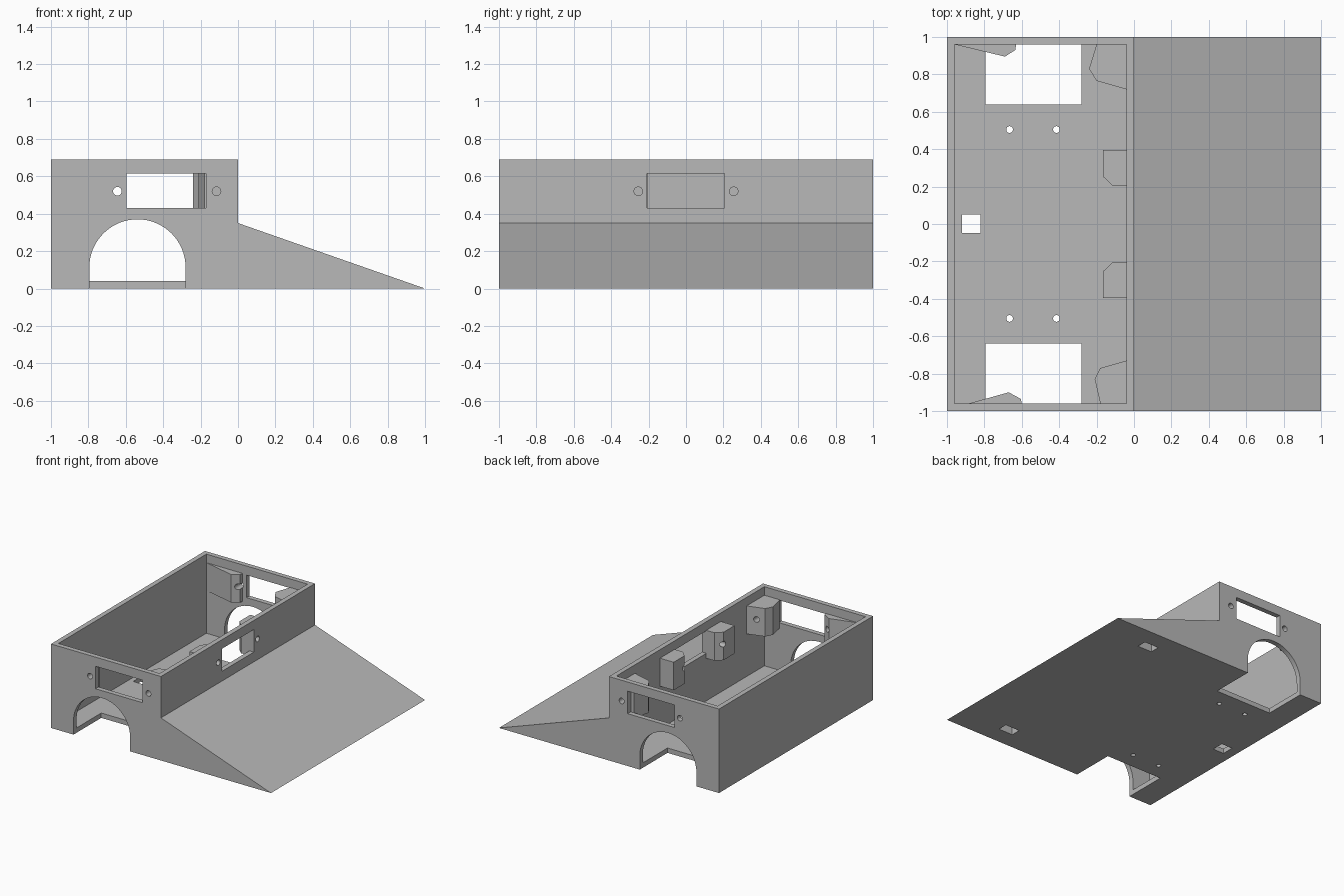
import bpy, math
from mathutils import Vector

if "Cube" in bpy.data.objects:
    bpy.data.objects.remove(bpy.data.objects["Cube"], do_unlink=True)

grey = bpy.data.materials.new("plain grey")
grey.use_nodes = True
grey.diffuse_color = (0.48, 0.48, 0.48, 1)
grey.node_tree.nodes["Principled BSDF"].inputs["Base Color"].default_value = grey.diffuse_color


def prism(name, outline, low, high, axis):
    """Extrude a 2D outline along one axis (outline uses the other two axes in order)."""
    def point(p, h):
        v = list(p)
        v.insert("xyz".index(axis), h)
        return Vector(v)
    n = len(outline)
    verts = [point(p, h) for h in (low, high) for p in outline]
    faces = [list(range(n))[::-1], list(range(n, 2 * n))]
    faces += [(i, (i + 1) % n, n + (i + 1) % n, n + i) for i in range(n)]
    # Make the winding consistent with the axis and outline direction
    area = sum(outline[i - 1][0] * outline[i][1] - outline[i][0] * outline[i - 1][1] for i in range(n))
    if (area < 0) != (axis == "y"):
        faces = [tuple(reversed(f)) for f in faces]
    mesh = bpy.data.meshes.new(name)
    mesh.from_pydata(verts, [], faces)
    mesh.materials.append(grey)
    ob = bpy.data.objects.new(name, mesh)
    bpy.context.collection.objects.link(ob)
    return ob


def rect(a0, a1, b0, b1):
    return [(a0, b0), (a1, b0), (a1, b1), (a0, b1)]


def circle(a, b, r, n=24):
    return [(a + r * math.cos(2 * math.pi * i / n), b + r * math.sin(2 * math.pi * i / n)) for i in range(n)]


def cut(target, outline, low, high, axis):
    cutter = prism("cutter", outline, low, high, axis)
    cutter.hide_render = True
    mod = target.modifiers.new("cut", "BOOLEAN")
    mod.operation = "DIFFERENCE"
    mod.solver = "EXACT"
    mod.object = cutter
    bpy.context.view_layer.objects.active = target
    bpy.ops.object.modifier_apply(modifier=mod.name)
    bpy.data.objects.remove(cutter, do_unlink=True)


def smooth(ob):
    bpy.ops.object.select_all(action="DESELECT")
    ob.select_set(True)
    bpy.context.view_layer.objects.active = ob
    bpy.ops.object.shade_smooth_by_angle(angle=math.radians(30))


# Box with a solid ramp on its +x side
body = prism("ramp_body", [(-1, 0), (1, 0), (0, 0.35), (0, 0.69), (-1, 0.69)], -1, 1, "y")
cut(body, rect(-0.96, -0.04, -0.96, 0.96), 0.04, 0.8, "z")

# Wheel arches, side windows and screw holes at both ends
arch_x, arch_r, spring = -0.5375, 0.2575, 0.1125
arch = [(arch_x - arch_r, -0.1), (arch_x + arch_r, -0.1)]
arch += [(arch_x + arch_r * math.cos(math.pi * i / 32), spring + arch_r * math.sin(math.pi * i / 32))
         for i in range(33)]
side_screws = (-0.645, -0.115)
screw_z, screw_r = 0.52, 0.023
for low, high in ((-1.1, -0.64), (0.64, 1.1)):
    cut(body, arch, low, high, "y")
    cut(body, rect(-0.595, -0.17, 0.43, 0.615), low, high, "y")
    for x in side_screws:
        cut(body, circle(x, screw_z, screw_r), low, high, "y")

# Window and screw holes above the ramp
cut(body, rect(-0.208, 0.205, 0.43, 0.615), -0.1, 0.1, "x")
for y in (-0.255, 0.255):
    cut(body, circle(y, screw_z, screw_r), -0.1, 0.1, "x")

# Floor openings and underside pockets of the ramp
cut(body, rect(-0.92, -0.82, -0.048, 0.052), -0.1, 0.1, "z")
for y in (-0.505, 0.505):
    for x in (-0.665, -0.415):
        cut(body, circle(x, y, 0.018), -0.1, 0.1, "z")
for y in (-0.815, 0.815):
    cut(body, rect(0.48, 0.61, y - 0.04, y + 0.04), -0.1, 0.09, "z")
smooth(body)

# Screw brackets on the inner walls: name, plan outline, drill axis, drill position
brackets = [
    ("back_outer_bracket", [(-0.96, 0.96), (-0.69, 0.895), (-0.635, 0.93), (-0.63, 0.96)], "y", -0.645),
    ("back_inner_bracket", [(-0.2, 0.96), (-0.24, 0.83), (-0.2, 0.765), (-0.04, 0.72), (-0.04, 0.96)], "y", -0.115),
    ("front_outer_bracket", [(-0.885, -0.96), (-0.67, -0.9), (-0.605, -0.935), (-0.6, -0.96)], "y", -0.645),
    ("front_inner_bracket", [(-0.18, -0.96), (-0.21, -0.83), (-0.18, -0.77), (-0.04, -0.73), (-0.04, -0.96)], "y", -0.115),
]
for name, s in (("back_ramp_bracket", 1), ("front_ramp_bracket", -1)):
    plan = [(-0.04, 0.395), (-0.165, 0.395), (-0.165, 0.253), (-0.115, 0.205), (-0.04, 0.205)]
    brackets.append((name, [(x, s * y) for x, y in plan], "x", s * 0.255))
for name, plan, axis, pos in brackets:
    bracket = prism(name, plan, 0.39, 0.62, "z")
    cut(bracket, circle(pos, screw_z, screw_r), -1.2, 1.2, axis)
    smooth(bracket)
